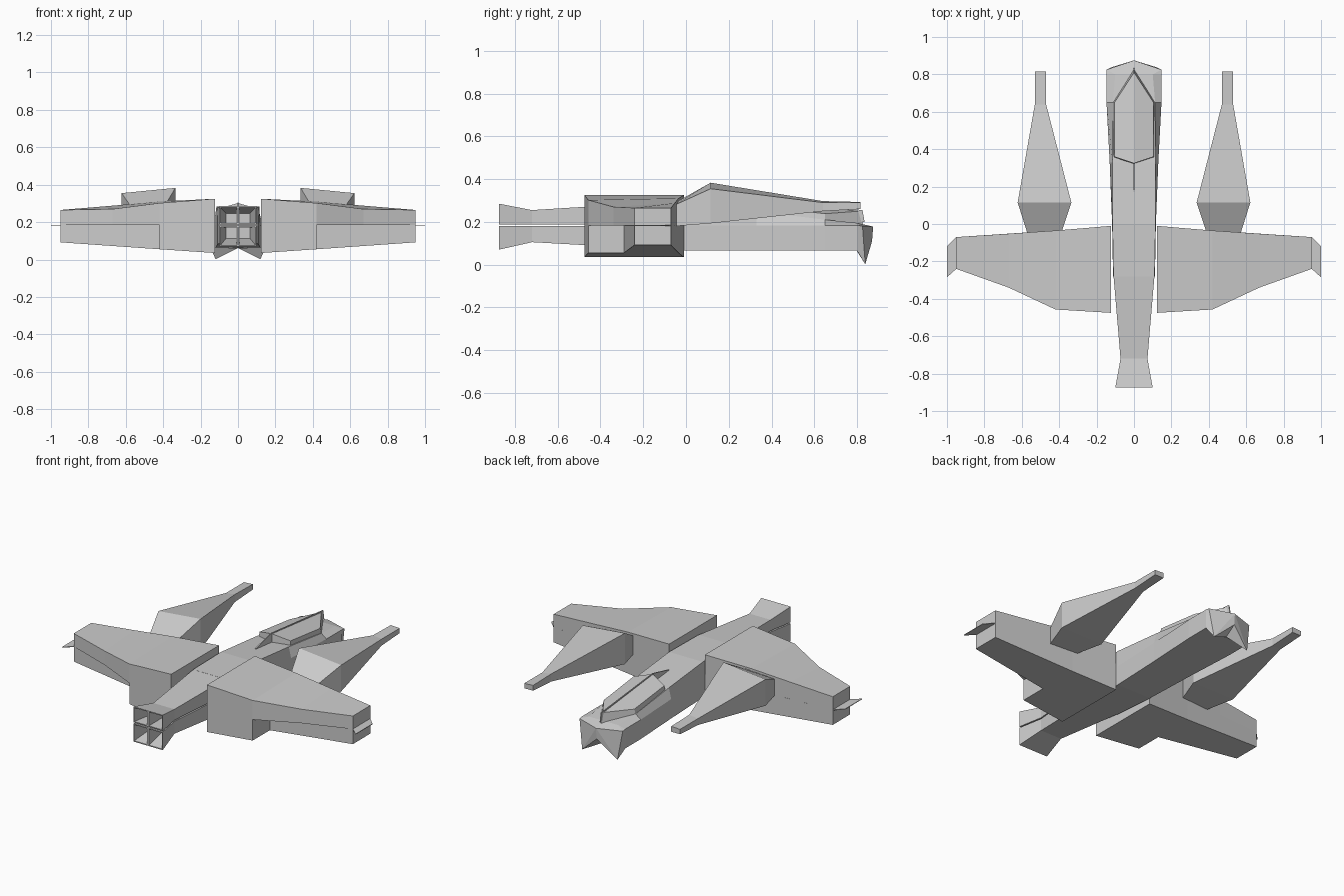
import bpy, bmesh

old = bpy.data.objects.get("Cube")
if old:
    bpy.data.objects.remove(old, do_unlink=True)

grey = bpy.data.materials.new("hull grey")
grey.use_nodes = True
GREY = (0.6, 0.6, 0.6, 1)
grey.diffuse_color = GREY
grey.node_tree.nodes["Principled BSDF"].inputs["Base Color"].default_value = GREY


def finish(name, bm, mirror=False):
    bmesh.ops.recalc_face_normals(bm, faces=bm.faces)
    mesh = bpy.data.meshes.new(name)
    bm.to_mesh(mesh)
    bm.free()
    mesh.materials.append(grey)
    ob = bpy.data.objects.new(name, mesh)
    bpy.context.collection.objects.link(ob)
    if mirror:
        ob.modifiers.new("Mirror", 'MIRROR').use_mirror_merge = False
    return ob


def loft(name, sections, mirror=False):
    """Skin matching outlines and close both ends."""
    bm = bmesh.new()
    rings = [[bm.verts.new(p) for p in s] for s in sections]
    n = len(rings[0])
    for a, b in zip(rings, rings[1:]):
        for i in range(n):
            j = (i + 1) % n
            bm.faces.new((a[i], a[j], b[j], b[i]))
    bm.faces.new(rings[0])
    bm.faces.new(rings[-1])
    return finish(name, bm, mirror)


def chord(x, y0, y1, z0, z_back, z_front):
    return [(x, y0, z0), (x, y1, z0), (x, y1, z_back), (x, y0, z_front)]


# Wings: full-depth root, overhanging upper panel, set-back lower panel
loft("wing_root", [chord(0.122, -0.475, -0.01, 0.035, 0.325, 0.325),
                   chord(0.42, -0.457, -0.035, 0.055, 0.31, 0.302)], True)
loft("wing_upper", [chord(0.42, -0.457, -0.035, 0.184, 0.31, 0.302),
                    chord(0.67, -0.34, -0.052, 0.184, 0.288, 0.27),
                    chord(0.95, -0.24, -0.07, 0.184, 0.265, 0.265)], True)
loft("wing_lower", [chord(0.42, -0.29, -0.035, 0.055, 0.184, 0.184),
                    chord(0.95, -0.24, -0.07, 0.092, 0.184, 0.184)], True)
loft("wingtip_fin", [chord(0.95, -0.24, -0.07, 0.181, 0.185, 0.185),
                     chord(1.0, -0.285, -0.12, 0.181, 0.185, 0.185)], True)


# Booms: wedge pods that thin into a bar
def boom(y, xi, xo, z0, zi, zo):
    return [(xi, y, z0), (xo, y, z0), (xo, y, zo), (xi, y, zi)]


loft("boom", [boom(-0.05, 0.39, 0.57, 0.18, 0.29, 0.28),
              boom(0.115, 0.335, 0.622, 0.193, 0.383, 0.355),
              boom(0.64, 0.47, 0.53, 0.25, 0.297, 0.29),
              boom(0.815, 0.47, 0.53, 0.26, 0.293, 0.29)], True)


# Hull: vertical lower walls, sloped shoulders and flat deck
def hull(y, deck, deck_z, side, low_z=0.065):
    half = [(side, low_z), (side, 0.184), (deck, deck_z)]
    return [(x, y, z) for x, z in half] + [(-x, y, z) for x, z in reversed(half)]


loft("hull", [hull(-0.28, 0.11, 0.283, 0.112, 0.08), hull(0, 0.115, 0.283, 0.117),
              hull(0.33, 0.115, 0.25, 0.13), hull(0.65, 0.113, 0.21, 0.147),
              hull(0.8, 0.1, 0.195, 0.147)])

# Nose: pointed prow with two lower fangs
bm = bmesh.new()
top = [bm.verts.new(p) for p in ((0.147, 0.8, 0.184), (0.147, 0.825, 0.18),
                                 (0, 0.875, 0.178))]
low = [bm.verts.new(p) for p in ((0.147, 0.8, 0.065), (0.12, 0.838, 0.002),
                                 (0, 0.87, 0.11), (0, 0.8, 0.062))]
deck = [bm.verts.new(p) for p in ((0.1, 0.8, 0.195), (0, 0.8, 0.195))]
bm.faces.new((top[0], top[1], deck[0]))
bm.faces.new((deck[0], top[1], top[2], deck[1]))
bm.faces.new((top[0], low[0], low[1], top[1]))
cheek = bm.faces.new((top[1], low[1], top[2]))
bm.faces.new((top[2], low[1], low[2]))
bm.faces.new((low[2], low[1], low[3]))
bm.faces.new((low[0], low[3], low[1]))
bmesh.ops.inset_individual(bm, faces=[cheek], thickness=0.015, depth=-0.01)
geom = bmesh.ops.duplicate(bm, geom=bm.verts[:] + bm.edges[:] + bm.faces[:])["geom"]
copies = [g for g in geom if isinstance(g, bmesh.types.BMVert)]
bmesh.ops.scale(bm, verts=copies, vec=(-1, 1, 1))
bmesh.ops.remove_doubles(bm, verts=bm.verts, dist=0.0005)
finish("nose", bm)

# Canopy: faceted shell with a pointed front and centre seam
base = [(0, 0.32, 0.19), (0.115, 0.355, 0.19), (0.116, 0.65, 0.19),
        (0, 0.83, 0.18), (-0.116, 0.65, 0.19), (-0.115, 0.355, 0.19)]
roof = [(0, 0.325, 0.302), (0.105, 0.36, 0.272), (0.104, 0.65, 0.238),
        (0, 0.81, 0.25), (-0.104, 0.65, 0.238), (-0.105, 0.36, 0.272)]
bm = bmesh.new()
b = [bm.verts.new(p) for p in base]
t = [bm.verts.new(p) for p in roof]
for i in range(6):
    j = (i + 1) % 6
    bm.faces.new((b[i], b[j], t[j], t[i]))
bm.faces.new((t[0], t[1], t[2], t[3]))
bm.faces.new((t[0], t[3], t[4], t[5]))
bm.faces.new(b)
finish("canopy", bm)
loft("canopy_seam", [[(x, 0.17, 0.24), (x, 0.835, 0.2), (x, 0.825, 0.255),
                      (x, 0.325, 0.306), (x, 0.17, 0.27)] for x in (-0.003, 0.003)])


# Exhaust: upper and lower flared ducts, each with two open cells
def duct_ring(y, hw, z0, z1):
    return [(-hw, y, z0), (0, y, z0), (hw, y, z0), (hw, y, z1), (0, y, z1), (-hw, y, z1)]


def duct(name, inner, ends):
    bm = bmesh.new()
    rings = [[bm.verts.new(p) for p in duct_ring(y, hw, *sorted((inner, z)))]
             for y, hw, z in ends]
    for a, c in zip(rings, rings[1:]):
        for i in range(6):
            j = (i + 1) % 6
            bm.faces.new((a[i], a[j], c[j], c[i]))
    m = rings[0]
    mouths = [bm.faces.new((m[0], m[1], m[4], m[5])),
              bm.faces.new((m[1], m[2], m[3], m[4]))]
    bm.faces.new(rings[-1])
    bmesh.ops.recalc_face_normals(bm, faces=bm.faces)
    bmesh.ops.inset_individual(bm, faces=mouths, thickness=0.009)
    for f in mouths:
        pushed = bmesh.ops.extrude_discrete_faces(bm, faces=[f])["faces"][0]
        mid = pushed.calc_center_median()
        for v in pushed.verts:
            v.co.x = mid.x * 0.72 + (v.co.x - mid.x) * 0.65
            v.co.z += (mid.z - v.co.z) * 0.4 + (inner - mid.z) * 0.3
            v.co.y += 0.14
    finish(name, bm)


duct("exhaust_upper", 0.188, [(-0.875, 0.1, 0.285), (-0.72, 0.072, 0.255),
                              (-0.27, 0.11, 0.283)])
duct("exhaust_lower", 0.181, [(-0.875, 0.1, 0.07), (-0.72, 0.072, 0.105),
                              (-0.27, 0.11, 0.08)])
